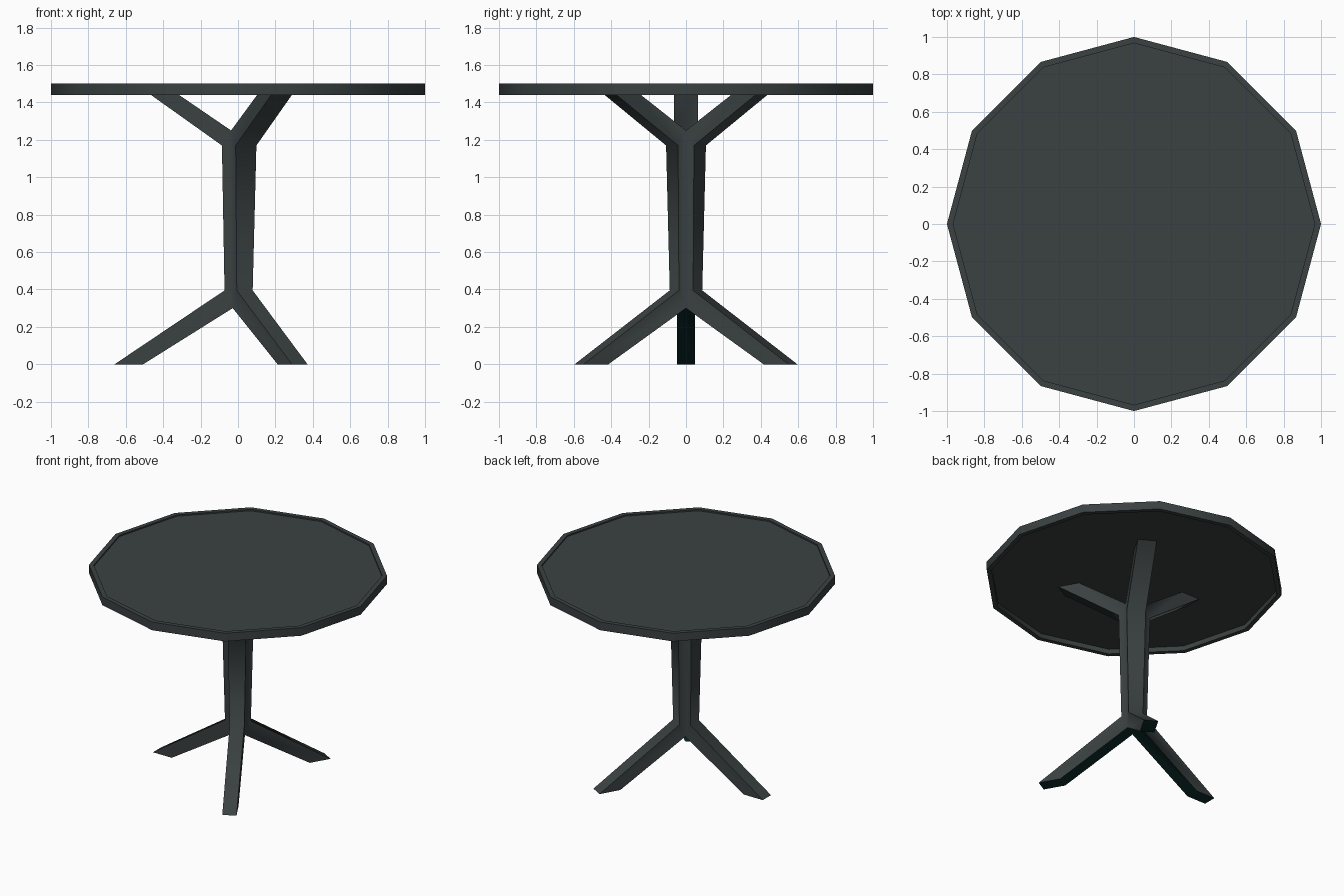
import bpy, bmesh, math

if "Cube" in bpy.data.objects:
    bpy.data.objects.remove(bpy.data.objects["Cube"])


def material(name, colour):
    m = bpy.data.materials.new(name)
    m.diffuse_color = (*colour, 1)
    m.use_nodes = True
    m.node_tree.nodes["Principled BSDF"].inputs["Base Color"].default_value = m.diffuse_color
    return m


mats = [material("charcoal grey", (0.043, 0.053, 0.053)),
        material("dark teal black", (0.004, 0.024, 0.024))]


def finish(bm, name):
    bmesh.ops.remove_doubles(bm, verts=bm.verts, dist=0.0005)
    bmesh.ops.recalc_face_normals(bm, faces=bm.faces)
    me = bpy.data.meshes.new(name)
    bm.to_mesh(me)
    bm.free()
    for m in mats:
        me.materials.append(m)
    ob = bpy.data.objects.new(name, me)
    bpy.context.collection.objects.link(ob)
    bpy.ops.object.select_all(action='DESELECT')
    ob.select_set(True)
    bpy.context.view_layer.objects.active = ob
    bpy.ops.object.shade_smooth_by_angle(angle=math.radians(66))
    return ob


# Tabletop: twelve-sided slab with a thin raised rim above and below
bm = bmesh.new()
profile = [(0.967, 1.475), (0.967, 1.44), (1, 1.44), (1, 1.50), (0.967, 1.50), (0.967, 1.49)]
N = 12
rings = []
for r, z in profile:
    rings.append([bm.verts.new((r * math.cos(2 * math.pi * i / N),
                                r * math.sin(2 * math.pi * i / N), z)) for i in range(N)])
for a, b in zip(rings, rings[1:]):
    for i in range(N):
        j = (i + 1) % N
        bm.faces.new((a[i], a[j], b[j], b[i]))
bm.faces.new(rings[0])
bm.faces.new(rings[-1])
finish(bm, "tabletop")

# Pedestal: three branching legs, mitred together along the centre line
# Each point is radius, height, half width
outer = [(0.66, 0, 0.048), (0.072, 0.395, 0.049), (0.086, 1.17, 0.064), (0.516, 1.476, 0.064)]
inner = [(0.507, 0, 0.048), (0.0283, 0.30, 0.049), (0.037, 1.25, 0.064), (0.368, 1.476, 0.064)]
bm = bmesh.new()
for k in range(3):
    a = math.pi + k * 2 * math.pi / 3
    c, s = math.cos(a), math.sin(a)

    def vert(r, z, w):
        return bm.verts.new((r * c - w * s, r * s + w * c, z))

    sides = []
    for sg in (1, -1):
        o = [vert(r, z, sg * w) for r, z, w in outer]
        n = [vert(r, z, sg * w) for r, z, w in inner]
        for i in range(3):
            bm.faces.new((o[i], o[i + 1], n[i + 1], n[i]))
        sides.append((o, n))
    (o1, n1), (o2, n2) = sides
    for i in range(3):
        bm.faces.new((o1[i], o1[i + 1], o2[i + 1], o2[i]))
    low, high = vert(0, 0.318, 0), vert(0, 1.226, 0)
    # Undersides and soles of the feet are darker
    bm.faces.new((n1[0], n1[1], low, n2[1], n2[0])).material_index = 1
    bm.faces.new((n1[3], n1[2], high, n2[2], n2[3]))
    for e in (0, 3):
        bm.faces.new((o1[e], n1[e], n2[e], o2[e])).material_index = 1 if e == 0 else 0
finish(bm, "pedestal_legs")
